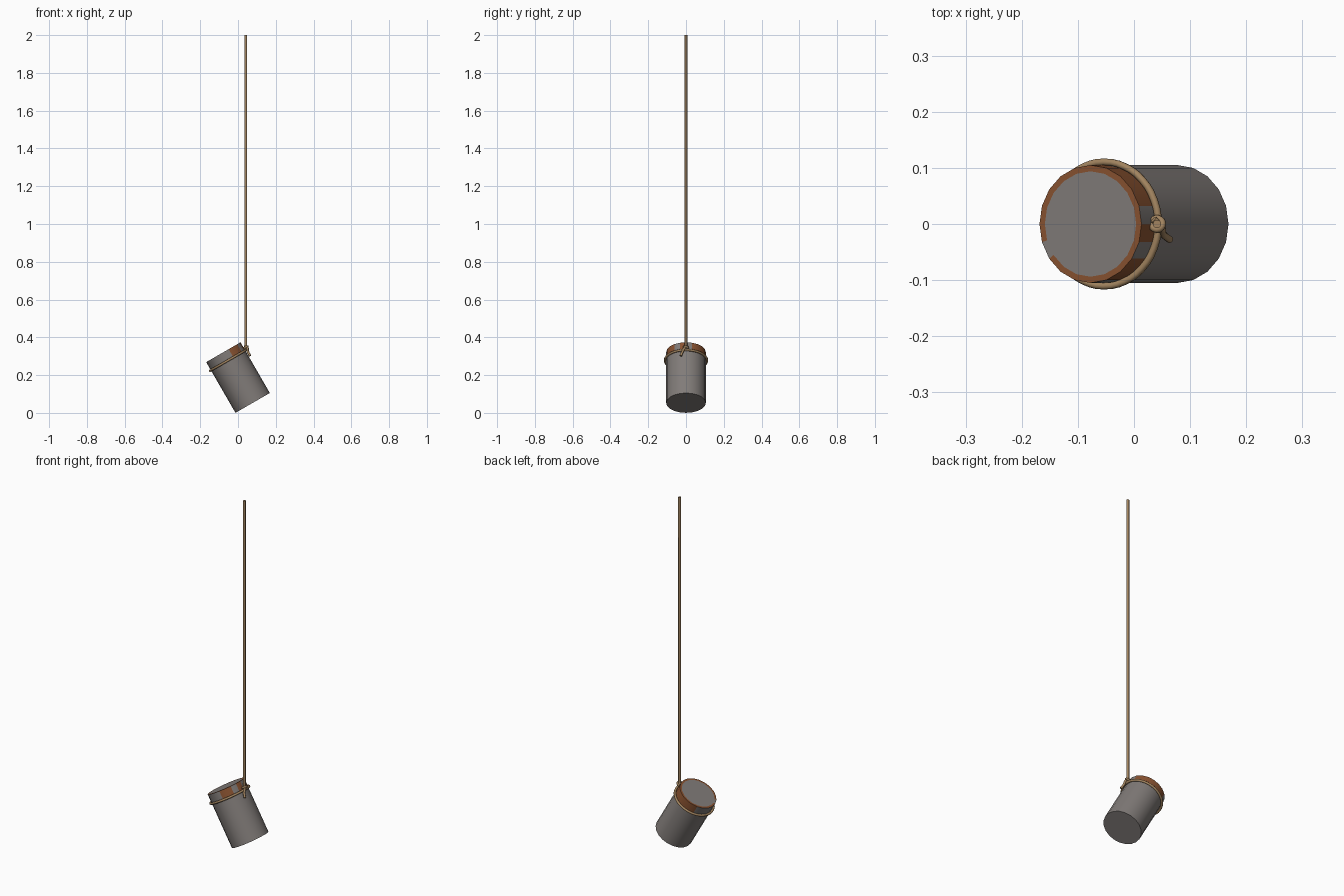
import bpy, bmesh, math
from mathutils import Vector, Matrix

if "Cube" in bpy.data.objects:
    bpy.data.objects.remove(bpy.data.objects["Cube"])


def material(name, rgb):
    m = bpy.data.materials.new(name)
    m.diffuse_color = (*rgb, 1)
    m.use_nodes = True
    m.node_tree.nodes["Principled BSDF"].inputs["Base Color"].default_value = m.diffuse_color
    return m


STEEL = material("grey_steel", (0.22, 0.20, 0.19))
RUST = material("rust_brown", (0.25, 0.085, 0.03))
ROPE = material("tan_rope", (0.36, 0.23, 0.115))

R, H, N = 0.105, 0.31, 20
BAND = 0.05                      # distance of the rope loop below the rim
tilt = Matrix.Translation((0, 0, 0.187)) @ Matrix.Rotation(math.radians(-30), 4, 'Y')


# tilted can: rings from bottom to the inner edge of the rusty lid rim
def make_can():
    bm = bmesh.new()
    rings = []
    for r, z in ((R, -H / 2), (R, H / 2 - BAND), (R, H / 2), (0.094, H / 2)):
        rings.append([bm.verts.new((r * math.cos(2 * math.pi * i / N),
                                    r * math.sin(2 * math.pi * i / N), z)) for i in range(N)])
    bm.faces.new(rings[0][::-1])
    bm.faces.new(rings[-1])
    for level, (a, b) in enumerate(zip(rings, rings[1:])):
        for i in range(N):
            j = (i + 1) % N
            f = bm.faces.new((a[i], a[j], b[j], b[i]))
            deg = (i + 0.5) * 360 / N
            # rust patches on the band, and most of the lid rim
            if level == 1 and (10 < deg < 125 or 285 < deg < 320 or 340 < deg < 358):
                f.material_index = 1
            if level == 2 and not 195 < deg < 225:
                f.material_index = 1
    me = bpy.data.meshes.new("can")
    bm.to_mesh(me)
    bm.free()
    me.materials.append(STEEL)
    me.materials.append(RUST)
    ob = bpy.data.objects.new("can", me)
    bpy.context.collection.objects.link(ob)
    me.transform(tilt)
    smooth(ob)


def smooth(ob):
    bpy.ops.object.select_all(action='DESELECT')
    ob.select_set(True)
    bpy.context.view_layer.objects.active = ob
    if ob.type == 'CURVE':
        bpy.ops.object.convert(target='MESH')
    bpy.ops.object.shade_smooth_by_angle(angle=math.radians(50))


# rope piece swept along points
def rope(name, pts, radius, closed=False, curved=True):
    cu = bpy.data.curves.new(name, 'CURVE')
    cu.dimensions = '3D'
    cu.bevel_depth = radius
    cu.bevel_resolution = 2
    cu.use_fill_caps = True
    cu.resolution_u = 3
    sp = cu.splines.new('BEZIER')
    sp.bezier_points.add(len(pts) - 1)
    for bp, p in zip(sp.bezier_points, pts):
        bp.co = p
        bp.handle_left_type = bp.handle_right_type = 'AUTO' if curved else 'VECTOR'
    sp.use_cyclic_u = closed
    cu.materials.append(ROPE)
    ob = bpy.data.objects.new(name, cu)
    bpy.context.collection.objects.link(ob)
    smooth(ob)


make_can()

# loop tied round the can
loop = []
for i in range(16):
    a = 2 * math.pi * i / 16
    rr = R + 0.0055
    loop.append(tilt @ Vector((rr * math.cos(a), rr * math.sin(a), H / 2 - BAND)))
rope("rope_loop", loop, 0.0065, closed=True)

# long hanging rope
rope("hanging_rope", [(0.041, 0, 0.335), (0.041, 0, 2.0)], 0.0075, curved=False)

# knot wrap around the rope and its loose tail
K = Vector((0.041, 0, 0.345))
rope("knot", [K + Vector((0.010 * math.cos(a), 0.010 * math.sin(a), 0.007 * math.cos(a + 0.6)))
              for a in (k * math.pi / 3 for k in range(6))], 0.006, closed=True)
rope("rope_tail", [(0.035, 0.008, 0.352), (0.049, -0.006, 0.346),
                   (0.052, -0.018, 0.325), (0.064, -0.028, 0.302)], 0.0065)
